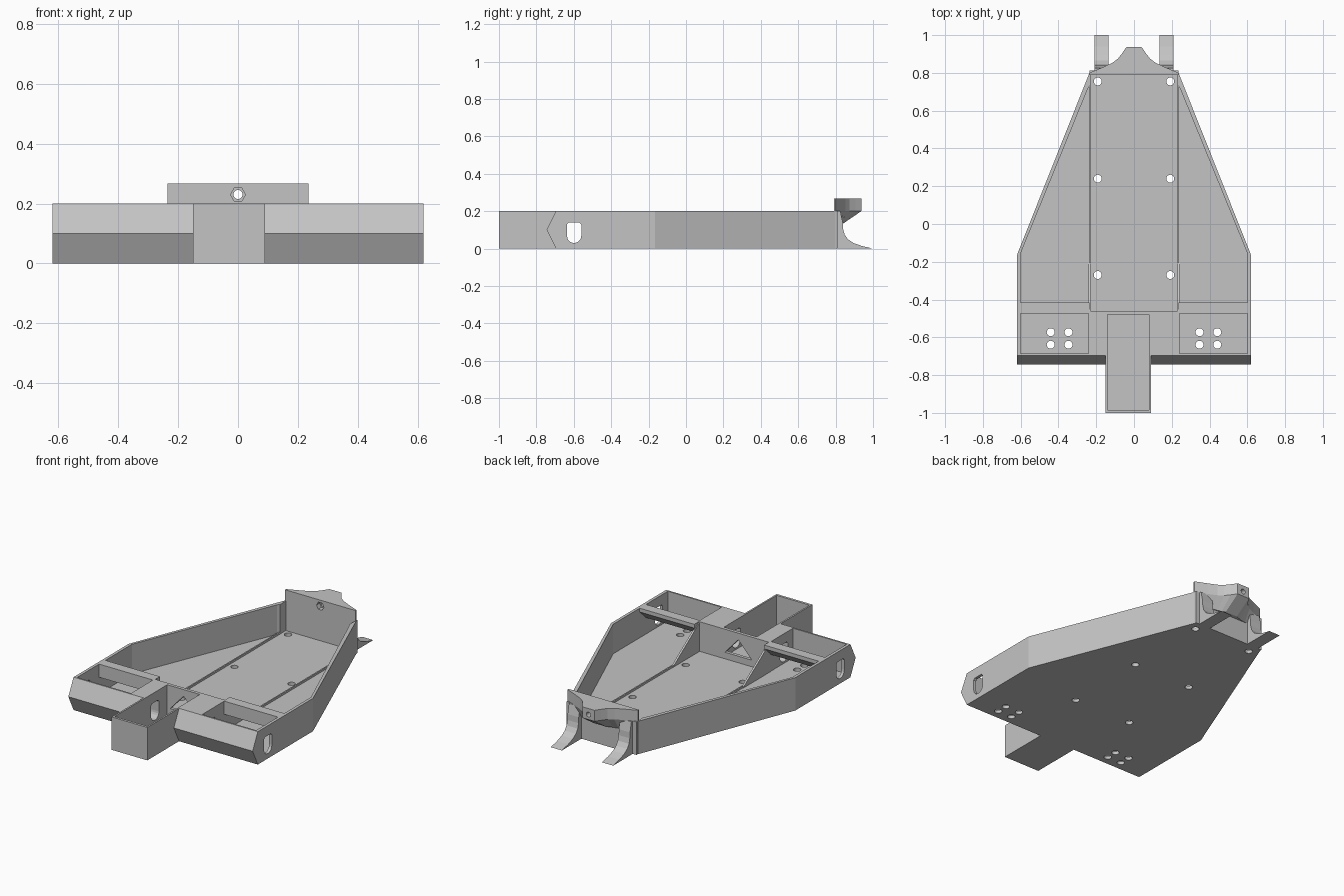
import bpy, bmesh, math
from mathutils import Vector

old = bpy.data.objects.get("Cube")
if old:
    bpy.data.objects.remove(old, do_unlink=True)

grey = bpy.data.materials.new("plain_grey")
grey.use_nodes = True
grey.diffuse_color = (0.55, 0.55, 0.55, 1)
grey.node_tree.nodes["Principled BSDF"].inputs["Base Color"].default_value = (0.55, 0.55, 0.55, 1)


def loft(name, rings):
    """Closed solid through rings with equal point counts."""
    bm = bmesh.new()
    rows = [[bm.verts.new(p) for p in ring] for ring in rings]
    n = len(rows[0])
    for low, high in zip(rows, rows[1:]):
        for i in range(n):
            j = (i + 1) % n
            bm.faces.new((low[i], low[j], high[j], high[i]))
    bm.faces.new(rows[0][::-1])
    bm.faces.new(rows[-1])
    bmesh.ops.recalc_face_normals(bm, faces=bm.faces)
    mesh = bpy.data.meshes.new(name)
    bm.to_mesh(mesh)
    bm.free()
    mesh.materials.append(grey)
    obj = bpy.data.objects.new(name, mesh)
    bpy.context.collection.objects.link(obj)
    return obj


def prism(name, points, axis, start, end):
    """Extrude a 2D outline along x (y,z), y (x,z) or z (x,y)."""
    place = {"x": lambda a, b, t: (t, a, b),
             "y": lambda a, b, t: (a, t, b),
             "z": lambda a, b, t: (a, b, t)}[axis]
    return loft(name, [[place(a, b, t) for a, b in points] for t in (start, end)])


def circle(cx, cy, r, n=20):
    return [(cx + r * math.cos(2 * math.pi * i / n), cy + r * math.sin(2 * math.pi * i / n))
            for i in range(n)]


def rect(a0, b0, a1, b1):
    return [(a0, b0), (a1, b0), (a1, b1), (a0, b1)]


def mirrored(half):
    return half + [(-x, y) for x, y in reversed(half)]


def cut(target, cutter):
    cutter.hide_render = True
    mod = target.modifiers.new("cut", "BOOLEAN")
    mod.operation = "DIFFERENCE"
    mod.solver = "EXACT"
    mod.object = cutter
    bpy.context.view_layer.update()
    deps = bpy.context.evaluated_depsgraph_get()
    mesh = bpy.data.meshes.new_from_object(target.evaluated_get(deps))
    target.modifiers.clear()
    target.data = mesh
    bpy.data.objects.remove(cutter, do_unlink=True)


FLOOR, TOP, OVER = 0.02, 0.2, 0.25

# Tapered tray with the offset front box
hull = prism("chassis_tray", [
    (0.62, -0.695), (0.62, -0.165), (0.236, 0.8), (-0.236, 0.8), (-0.62, -0.165),
    (-0.62, -0.695), (-0.15, -0.695), (-0.15, -1), (0.09, -1), (0.09, -0.695)], "z", 0, TOP)

# Main cavity and front box cavity
cut(hull, prism("main_cavity", mirrored([
    (0.235, -0.46), (0.235, -0.415), (0.602, -0.415), (0.602, -0.16),
    (0.243, 0.72), (0.231, 0.735), (0.231, 0.79)]), "z", FLOOR, OVER))
cut(hull, prism("box_cavity", rect(-0.14, -0.985, 0.08, -0.48), "z", FLOOR, OVER))

# Front side compartments, open under a bevelled cross beam
compartment = [(-0.685, FLOOR), (-0.685, OVER), (-0.475, OVER), (-0.475, 0.12),
               (-0.412, 0.18), (-0.412, FLOOR)]
for s in (-1, 1):
    cut(hull, prism("compartment", compartment, "x", s * 0.24, s * 0.602))

# Cross tunnel with rounded bottom, and triangular opening in the centre wall
arc = [(-0.598 + 0.038 * math.cos(a), 0.068 + 0.038 * math.sin(a))
       for a in [math.pi + math.pi * i / 10 for i in range(11)]]
cut(hull, prism("tunnel", arc + [(-0.56, 0.13), (-0.57, 0.14), (-0.626, 0.14), (-0.636, 0.13)],
                "x", -0.7, 0.7))
cut(hull, prism("triangle", [(-0.12, 0.06), (0.06, 0.06), (-0.03, 0.16)], "y", -0.5, -0.44))

# Floor mounting holes
holes = [(s * 0.192, y) for s in (-1, 1) for y in (-0.27, 0.24, 0.755)]
holes += [(s * 0.394 + d, y) for s in (-1, 1) for d in (-0.047, 0.047) for y in (-0.573, -0.639)]
for x, y in holes:
    cut(hull, prism("hole", circle(x, y, 0.021), "z", -0.05, 0.06))

# Wedge bumpers
wedge = [(-0.695, 0), (-0.745, 0.1), (-0.695, TOP)]
prism("bumper_right", wedge, "x", -0.62, -0.15)
prism("bumper_left", wedge, "x", 0.09, 0.62)

# Gussets and low floor ribs
for side, s in (("left", 1), ("right", -1)):
    prism("gusset_" + side, [(-0.465, FLOOR), (-0.465, TOP), (-0.2, FLOOR)],
          "x", s * 0.23, s * 0.242)
    prism("floor_rib_" + side, rect(-0.21, 0.01, 0.79, 0.032), "x", s * 0.231, s * 0.239)

# Rear wall and overhanging bracket
prism("rear_wall", rect(-0.235, 0.795, 0.235, 0.812), "z", 0, TOP)
outline = mirrored([(0.236, 0.79), (0.236, 0.8), (0.165, 0.83), (0.115, 0.853),
                    (0.085, 0.875), (0.062, 0.905), (0.04, 0.937)])


def bracket_ring(z, scale):
    return [(x, y if y < 0.8 else 0.8 + (y - 0.8) * scale, z) for x, y in outline]


bracket = loft("rear_bracket", [bracket_ring(0.13, 0.25), bracket_ring(TOP, 1),
                                bracket_ring(0.267, 1)])
cut(bracket, prism("bolt_hole", circle(0, 0.23, 0.015), "y", 0.7, 1.1))
cut(bracket, prism("nut_recess", circle(0, 0.23, 0.025, 6), "y", 0.7, 0.82))

# Swept rear feet
foot = [(0.795, 0), (1, 0), (0.94, 0.014), (0.895, 0.03), (0.865, 0.05), (0.848, 0.075),
        (0.84, 0.105), (0.838, 0.14), (0.825, TOP), (0.795, TOP)]
for side, s in (("left", 1), ("right", -1)):
    prism("rear_foot_" + side, foot, "x", s * 0.135, s * 0.21)
